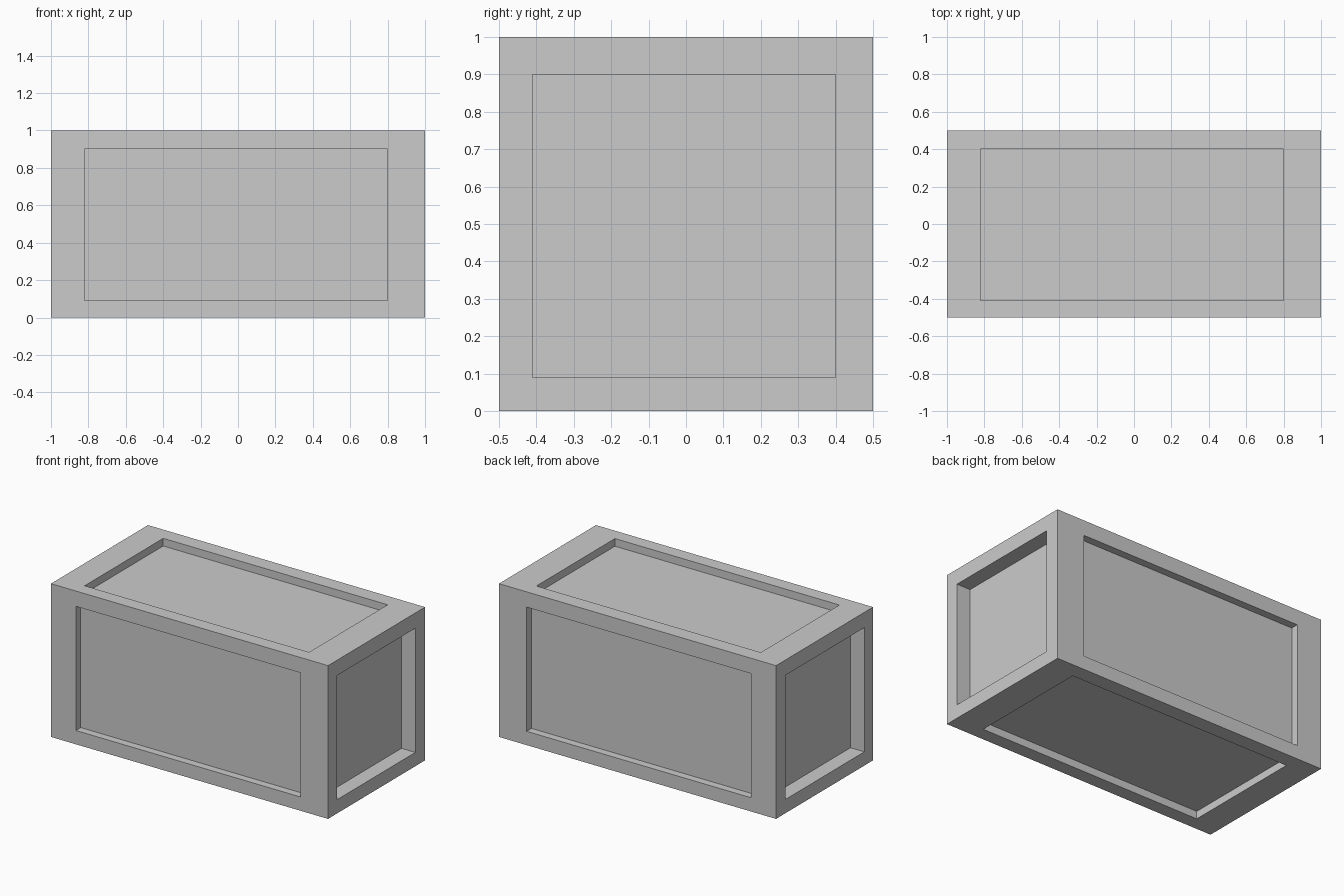
import bpy, bmesh
from mathutils import Vector

if "Cube" in bpy.data.objects:
    bpy.data.objects.remove(bpy.data.objects["Cube"])

HALF = Vector((1.0, 0.5, 0.5))          # half size of the crate
LOW = Vector((-0.82, -0.41, -0.41))     # panel opening limits, from the centre
HIGH = Vector((0.80, 0.40, 0.40))
DEPTH = Vector((0.10, 0.05, 0.05))      # recess depth along each axis

bm = bmesh.new()
bmesh.ops.create_cube(bm, size=2.0)
bmesh.ops.scale(bm, vec=HALF, verts=bm.verts)
bm.normal_update()


def place_panel(face, axis, level):
    """Fit a face to the opening limits at a given level along its axis."""
    for v in face.verts:
        for i in range(3):
            if i == axis:
                v.co[i] = level
            else:
                v.co[i] = HIGH[i] if v.co[i] > 0 else LOW[i]


# Recessed panel on every side: flat frame first, then the sunken floor
for face in list(bm.faces):
    axis = max(range(3), key=lambda i: abs(face.normal[i]))
    side = 1 if face.normal[axis] > 0 else -1
    for sink in (0.0, DEPTH[axis]):
        bmesh.ops.inset_individual(bm, faces=[face], thickness=0.05)
        place_panel(face, axis, side * (HALF[axis] - sink))

bmesh.ops.recalc_face_normals(bm, faces=bm.faces)

# Crate body standing on the ground
mesh = bpy.data.meshes.new("crate")
bm.to_mesh(mesh)
bm.free()
crate = bpy.data.objects.new("crate", mesh)
crate.location.z = HALF.z
bpy.context.collection.objects.link(crate)
